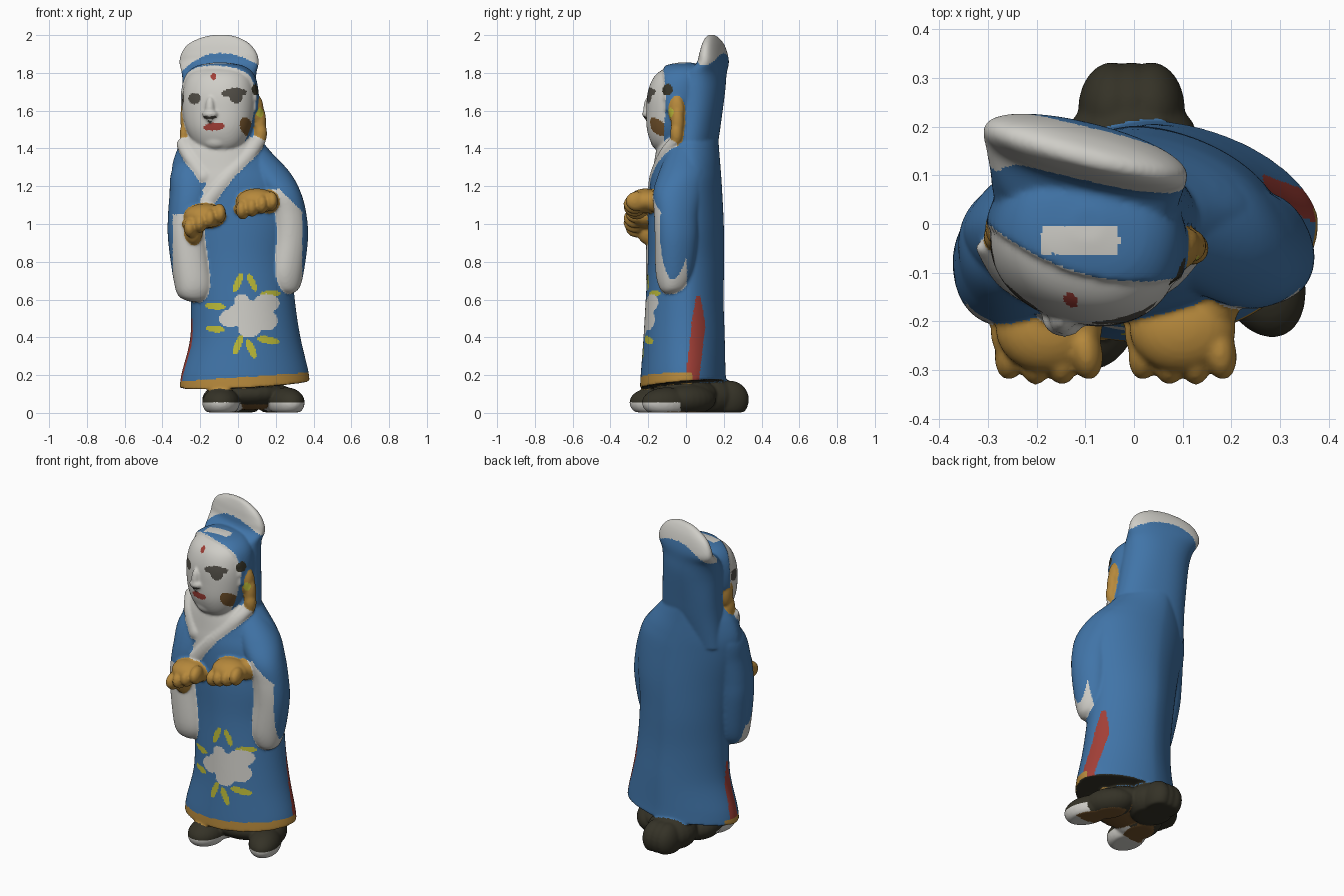
import bpy, bmesh, math
from mathutils import Vector, Matrix
from mathutils.bvhtree import BVHTree

if "Cube" in bpy.data.objects:
    bpy.data.objects.remove(bpy.data.objects["Cube"])

COLOURS = {
    "blue": (0.052, 0.175, 0.39), "white": (0.62, 0.61, 0.57),
    "ochre": (0.47, 0.25, 0.045), "dark_olive": (0.035, 0.032, 0.02),
    "red": (0.36, 0.05, 0.038), "yellow": (0.50, 0.49, 0.04),
    "brown": (0.17, 0.085, 0.025), "eye_grey": (0.08, 0.073, 0.06),
}
NAMES = list(COLOURS)
MATS = []
for name, rgb in COLOURS.items():
    m = bpy.data.materials.new(name)
    m.diffuse_color = (*rgb, 1)
    m.use_nodes = True
    m.node_tree.nodes["Principled BSDF"].inputs["Base Color"].default_value = m.diffuse_color
    MATS.append(m)

# Raw shells of all parts; they are fused at the end
VERTS, FACES, OWNER, PARTS = [], [], [], []


def finish(name, bm, rule):
    """Keep a part; rule is a colour or a function of face centre and normal."""
    bmesh.ops.recalc_face_normals(bm, faces=bm.faces)
    bm.verts.index_update()
    base = len(VERTS)
    VERTS.extend(v.co.copy() for v in bm.verts)
    for f in bm.faces:
        FACES.append([base + v.index for v in f.verts])
        OWNER.append(len(PARTS))
    PARTS.append((name, rule))
    bm.free()


def spline(rows, t):
    """Catmull-Rom point through the rows, t in 0..1."""
    s = t * (len(rows) - 1)
    i = min(int(s), len(rows) - 2)
    u = s - i
    p = [rows[max(0, min(len(rows) - 1, i + k))] for k in (-1, 0, 1, 2)]
    return [0.5 * (2 * b + (c - a) * u + (2 * a - 5 * b + 4 * c - d) * u * u
                   + (3 * b - a - 3 * c + d) * u ** 3) for a, b, c, d in zip(*p)]


def loft(name, rows, rule, yaw=0, power=2.2, back=None, seg=72, rings=60, deform=None):
    """Stack of rounded sections; each row is z, centre x, centre y, radius x, radius y."""
    bm = bmesh.new()
    ca, sa = math.cos(math.radians(yaw)), math.sin(math.radians(yaw))
    loops = []
    for j in range(rings + 1):
        z, cx, cy, rx, ry = spline(rows, j / rings)
        ring = []
        for i in range(seg):
            a = 2 * math.pi * i / seg
            c, s = math.cos(a), math.sin(a)
            e = 2 / (back if back and s > 0 else power)
            x = rx * math.copysign(abs(c) ** e, c)
            y = ry * math.copysign(abs(s) ** e, s)
            p = Vector((cx + x * ca - y * sa, cy + x * sa + y * ca, z))
            ring.append(bm.verts.new(deform(p) if deform else p))
        loops.append(ring)
    for lo, hi in zip(loops, loops[1:]):
        for i in range(seg):
            k = (i + 1) % seg
            bm.faces.new((lo[i], lo[k], hi[k], hi[i]))
    bm.faces.new(loops[0][::-1])
    bm.faces.new(loops[-1])
    finish(name, bm, rule)


def balls(name, items, rule, floor=False):
    """Joined ellipsoids; each item is centre, radii, yaw in degrees."""
    bm = bmesh.new()
    for loc, rad, yaw in items:
        mat = (Matrix.Translation(loc) @ Matrix.Rotation(math.radians(yaw), 4, 'Z')
               @ Matrix.Diagonal((*rad, 1)))
        bmesh.ops.create_uvsphere(bm, u_segments=24, v_segments=16, radius=1, matrix=mat)
    if floor:
        for v in bm.verts:
            v.co.z = max(v.co.z, 0.003 + 0.02 * min(v.co.z, 0))
    finish(name, bm, rule)


def inside(x, z, cx, cz, a, b, tilt=0):
    t = math.radians(tilt)
    dx, dz = x - cx, z - cz
    u, w = dx * math.cos(t) + dz * math.sin(t), dz * math.cos(t) - dx * math.sin(t)
    return (u / a) ** 2 + (w / b) ** 2 < 1


def near(c, x, y, z, r):
    return (c - Vector((x, y, z))).length < r


# Robe: flower, leaves, collar, hem and side slits are picked out by position
PETALS = [(0.06, 0.52, .12, .075, 0), (-0.04, 0.50, .06, .045, 0), (0.15, 0.58, .07, .05, 0),
          (0.06, 0.44, .06, .04, 0), (0.15, 0.49, .06, .055, 0), (0.02, 0.59, .04, .04, 0)]
LEAVES = [(0.00, 0.69, .055, .018, 68), (0.075, 0.69, .05, .017, 115), (0.17, 0.63, .055, .018, 5),
          (-0.12, 0.565, .055, .018, -5), (-0.12, 0.445, .05, .018, -5), (0.00, 0.36, .055, .019, 70),
          (0.07, 0.34, .055, .019, 115), (0.16, 0.385, .06, .019, -10)]


def robe_rule(c, n):
    x, y, z = c
    if n.z < -0.75 and z < .25:
        return "dark_olive"
    if y < 0.03 and z < 0.188 + 0.07 * x:
        return "ochre"
    if n.y < 0 and y < 0.02:
        if any(inside(x, z, *p) for p in PETALS):
            return "white"
        if any(inside(x, z, *p) for p in LEAVES):
            return "yellow"
        line = 1.06 + (x + 0.2) * 1.147
        left = 1.41 - (x + 0.32) * 1.29
        if y < -0.04 and z > line and (z > left or (z < line + 0.11 and x > -0.2)):
            return "white"
    rise = min(1, max(0, z - .15) / .3)
    mid = 0.03 + .035 * rise if x > 0 else -0.04 - .01 * rise
    top = .62 if x > 0 else .5
    if z < top and abs(x - 0.03) > 0.2 and abs(y - mid) < 0.036 * min(1, (top - z) / 0.2 + 0.3):
        return "red"
    return "blue"


def hem_tilt(p):
    p.z += (0.07 * p.x + 0.12 * p.y) * max(0, 1 - p.z / 0.5)
    return p


loft("robe", [(.15, .035, -.015, .345, .228), (.22, .035, -.015, .335, .224), (.4, .038, -.01, .292, .215),
              (.6, .025, -.007, .276, .206), (.8, .01, 0, .277, .202), (1.0, 0, 0, .30, .2),
              (1.2, -.03, 0, .315, .19), (1.3, -.055, .005, .295, .178), (1.4, -.08, .01, .24, .165),
              (1.48, -.09, .02, .18, .15)],
     robe_rule, yaw=4, power=1.95, back=1.68, seg=120, rings=90, deform=hem_tilt)

# Overlapping collar bands
for nm, pts in (("collar_front_band", [(.11, -.06, 1.44), (.05, -.125, 1.36), (-.06, -.175, 1.24), (-.16, -.183, 1.12)]),
                ("collar_under_band", [(-.29, -.05, 1.42), (-.25, -.115, 1.35), (-.18, -.16, 1.25)])):
    balls(nm, [(spline(pts, k / 24), (.036, .02, .036), 0) for k in range(25)], "white")


# Wide hanging sleeves with white openings
def right_sleeve_rule(c, n):
    front = (c.x - .26) * .45 - (c.y + .05) * .89
    edge = -.03 + .06 * min(1, max(0, c.z - .7) / .4)
    return "white" if c.z < 1.185 - max(0, c.x - .22) and front > edge and c.x < .34 else "blue"


loft("right_sleeve", [(.635, .262, -.075, .03, .04), (.665, .255, -.07, .07, .07), (.75, .25, -.06, .096, .1),
                      (.92, .265, -.05, .1, .115), (1.05, .256, -.05, .1, .12), (1.17, .215, -.04, .108, .135),
                      (1.28, .15, -.015, .115, .125), (1.4, .06, .01, .09, .1)], right_sleeve_rule, yaw=25)
loft("left_sleeve", [(.59, -.225, -.115, .035, .04), (.62, -.23, -.115, .085, .075), (.7, -.235, -.11, .105, .1),
                     (.9, -.263, -.095, .105, .115), (1.02, -.265, -.085, .106, .12), (1.15, -.25, -.065, .112, .125),
                     (1.28, -.225, -.03, .125, .12), (1.4, -.17, .01, .1, .1)],
     lambda c, n: "white" if c.z < 1.05 and c.y < -(c.z - .62) * .15 - .07 and c.x > -.345 else "blue", yaw=8)


# Hands: palm, four fingers, thumb and wrist
def hand(name, x, z, lean, wrist):
    items = [((x, -.215, z + .012), (.11, .092, .066), 0), wrist]
    for k in range(4):
        d = (k - 1.5) * .05
        items.append(((x + d, -.276 + abs(d) * .2, z - .012 + d * lean), (.035, .06, .052), d * 150))
    items.append(((x - .085, -.22, z - .03), (.035, .06, .032), 0))
    balls(name, items, "ochre")


hand("right_hand", .1, 1.11, .3, ((.16, -.15, 1.12), (.06, .08, .06), 0))
hand("left_hand", -.175, 1.03, .5, ((-.235, -.2, .965), (.05, .06, .075), 0))

# Head: painted face in front, hood cloth behind
YAW = math.radians(15)


def hooded(p):
    depth = p.y * math.cos(YAW) + (p.x + .1) * math.sin(YAW)
    return depth > -.1 + 1.2 * (p.x + .1) ** 2


def head_rule(c, n):
    x, y, z = c
    if near(c, .085, -.095, 1.71, .032):
        return "dark_olive"
    if near(c, -.285, -.05, 1.66, .035):
        return "eye_grey"
    if hooded(c):
        return "white" if abs(x + .11) < .08 and abs(y + .033) < .028 and z > 1.8 else "blue"
    if inside(x, z, -.125, 1.515, .057, .022, 5) or inside(x, z, -.13, 1.78, .014, .018):
        return "red"
    if (inside(x, z, -.02, 1.695, .066, .024, 3) or inside(x, z, -.01, 1.67, .035, .03)
            or inside(x, z, -.23, 1.665, .033, .03)):
        return "eye_grey"
    if inside(x, z, .045, 1.515, .033, .052, 20):
        return "brown"
    return "white"


def hood_lip(p):
    if hooded(p) and p.z > 1.6:
        p = p + (p - Vector((-.1, -.03, 1.65))).normalized() * .013
    return p


loft("head", [(1.37, -.1, -.09, .05, .04), (1.42, -.1, -.08, .125, .095), (1.5, -.1, -.06, .172, .142),
              (1.6, -.1, -.045, .194, .16), (1.7, -.098, -.035, .194, .162), (1.78, -.095, -.022, .172, .142),
              (1.825, -.095, -.01, .12, .095), (1.842, -.095, -.005, .03, .03)],
     head_rule, yaw=-15, seg=120, rings=90, deform=hood_lip)
balls("nose", [((-.148, -.198, 1.605), (.026, .028, .07), 0), ((-.148, -.2, 1.582), (.042, .032, .025), -15)],
      lambda c, n: "eye_grey" if n.z < -.5 and c.z < 1.578 else "white")
balls("chin", [((-.12, -.145, 1.44), (.07, .04, .045), -15)], "white")


# Hood back rising to a pale fanned crest
def hood_rule(c, n):
    u = (c.x + .1) / .2
    return "white" if c.z > 1.905 - (.06 if u > 0 else .1) * u * u else "blue"


loft("hood_crest", [(1.25, -.07, .03, .22, .09), (1.42, -.075, .04, .21, .118), (1.55, -.083, .055, .202, .124),
                    (1.7, -.095, .065, .198, .135), (1.79, -.1, .095, .2, .11), (1.85, -.1, .14, .215, .068),
                    (1.9, -.1, .145, .207, .055), (1.95, -.1, .143, .172, .041), (1.985, -.095, .138, .108, .025),
                    (2.002, -.09, .133, .04, .012)], hood_rule, yaw=-14, seg=96, rings=90)

# Long ears
balls("ears", [((.105, -.05, 1.6), (.03, .042, .08), -15), ((.115, -.045, 1.54), (.034, .035, .09), -15),
               ((.12, -.05, 1.48), (.034, .034, .065), -15), ((-.28, .0, 1.56), (.025, .04, .08), -15),
               ((-.283, -.02, 1.47), (.025, .035, .07), -15)],
      lambda c, n: "yellow" if near(c, .12, -.085, 1.59, .024) else "ochre")


# Shoes with pale soles, and the dark base under the robe
def shoe_rule(c, n):
    if n.z < -.9:
        return "brown" if c.y > -.12 else "white"
    return "white" if c.z < .055 and c.y < -.03 else "dark_olive"


balls("right_shoe", [((.255, -.1, .055), (.09, .14, .08), 22), ((.2, .02, .07), (.1, .15, .08), 30)], shoe_rule, True)
balls("left_shoe", [((-.09, -.17, .055), (.1, .13, .08), 0), ((-.07, -.04, .07), (.12, .15, .08), 0)], shoe_rule, True)
balls("heel", [((-.005, .14, .085), (.145, .14, .11), 0)]
      + [((x, .235, .07), (.07, .098, .1), 0) for x in (-.045, -.005, .035)], "dark_olive", True)
balls("base", [((.06, .0, .1), (.2, .18, .085), 0)], lambda c, n: "brown" if c.z < .045 else "dark_olive", True)

# Fuse every shell into one soft skin
raw = bpy.data.meshes.new("shells")
raw.from_pydata(VERTS, [], FACES)
tmp = bpy.data.objects.new("shells", raw)
bpy.context.collection.objects.link(tmp)
rm = tmp.modifiers.new("fuse", 'REMESH')
rm.mode, rm.voxel_size = 'VOXEL', 0.0075
sm = tmp.modifiers.new("soften", 'SMOOTH')
sm.factor, sm.iterations = 0.5, 5
skin = bpy.data.meshes.new_from_object(tmp.evaluated_get(bpy.context.evaluated_depsgraph_get()))
tree = BVHTree.FromPolygons(VERTS, FACES)
bpy.data.objects.remove(tmp)

# Split the skin back into named parts, coloured by each part's rule
groups = {}
for f in skin.polygons:
    groups.setdefault(OWNER[tree.find_nearest(f.center)[2]], []).append(f)
for k, faces in groups.items():
    name, rule = PARTS[k]
    ids = sorted({i for f in faces for i in f.vertices})
    new = {i: j for j, i in enumerate(ids)}
    me = bpy.data.meshes.new(name)
    me.from_pydata([skin.vertices[i].co for i in ids], [], [[new[i] for i in f.vertices] for f in faces])
    for m in MATS:
        me.materials.append(m)
    for p, f in zip(me.polygons, faces):
        p.use_smooth = True
        p.material_index = NAMES.index(rule if isinstance(rule, str) else rule(f.center, f.normal))
    me.normals_split_custom_set_from_vertices([skin.vertices[i].normal for i in ids])
    bpy.context.collection.objects.link(bpy.data.objects.new(name, me))
